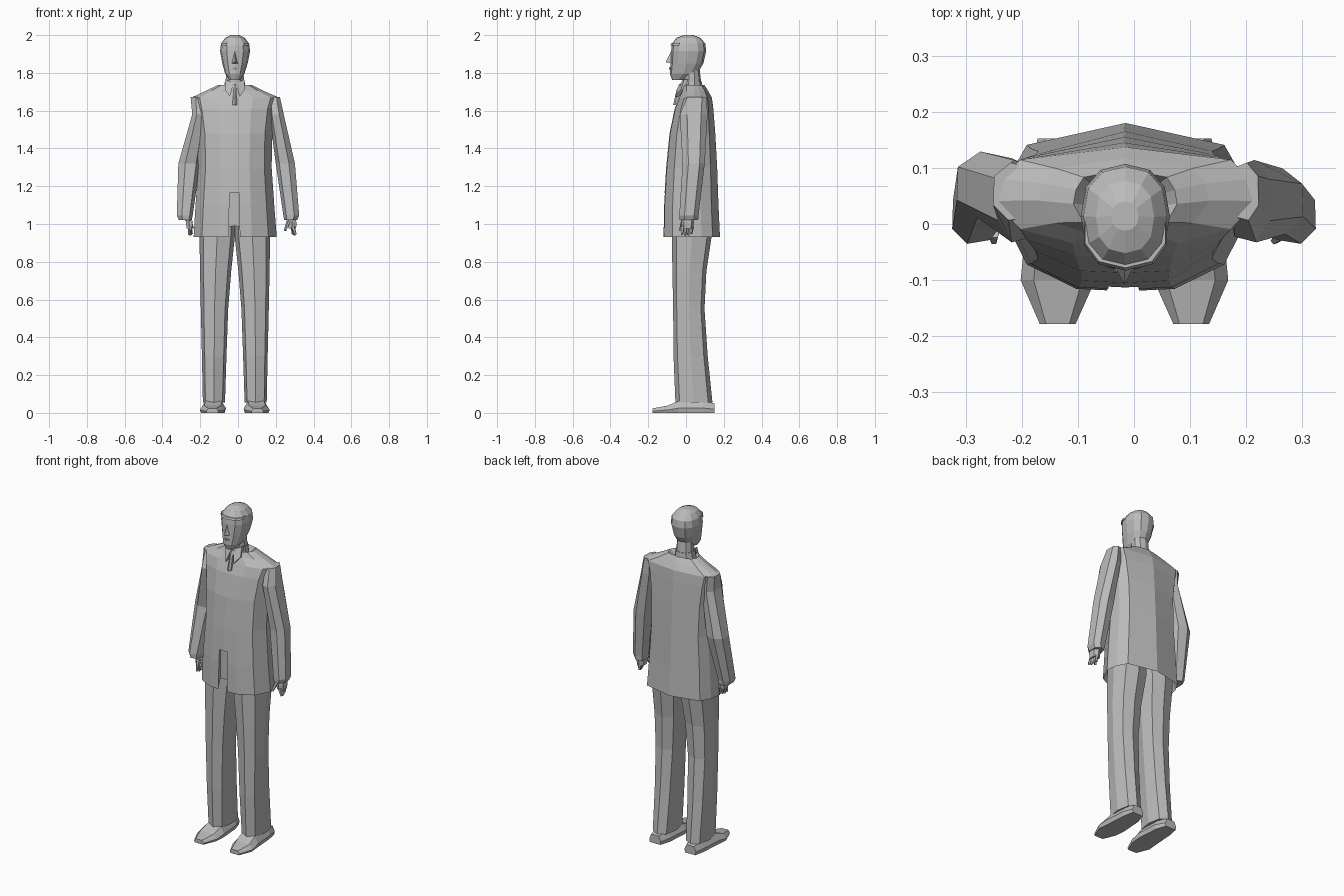
import bpy, bmesh, math
from mathutils import Vector

default_cube = bpy.data.objects.get("Cube")
if default_cube:
    bpy.data.objects.remove(default_cube, do_unlink=True)

grey = bpy.data.materials.new("plain grey")
grey.use_nodes = True
grey.diffuse_color = (0.5, 0.5, 0.5, 1)
grey.node_tree.nodes["Principled BSDF"].inputs["Base Color"].default_value = grey.diffuse_color

MIDDLE = -0.017  # the body stands slightly off centre


def build(name, points, faces):
    mesh = bpy.data.meshes.new(name)
    mesh.from_pydata(points, [], faces)
    bm = bmesh.new()
    bm.from_mesh(mesh)
    bmesh.ops.recalc_face_normals(bm, faces=bm.faces)
    bm.to_mesh(mesh)
    bm.free()
    mesh.materials.append(grey)
    part = bpy.data.objects.new(name, mesh)
    bpy.context.collection.objects.link(part)
    return part


def rounded(sides, power=1.0, turn=0.0):
    """Unit outline; a lower power gives a boxier shape."""
    outline = []
    for i in range(sides):
        angle = math.tau * (i + turn) / sides - math.pi / 2
        c, s = math.cos(angle), math.sin(angle)
        outline.append((math.copysign(abs(c) ** power, c), math.copysign(abs(s) ** power, s)))
    return outline


def mirrored(half):
    return half + [(-x, y) for x, y in reversed(half) if x > 0]


def skin(name, rings):
    """Joins equal rings of points and closes both ends."""
    n = len(rings[0])
    faces = [tuple(range(n)), tuple(range((len(rings) - 1) * n, len(rings) * n))]
    for r in range(len(rings) - 1):
        for i in range(n):
            j = (i + 1) % n
            faces.append((r * n + i, r * n + j, r * n + n + j, r * n + n + i))
    return build(name, [p for ring in rings for p in ring], faces)


def loft(name, outline, sections, along="z", place=lambda p: p):
    """Each section is position, low and high width, low and high depth."""
    rings = []
    for t, a, b, c, d in sections:
        ring = []
        for u, v in outline:
            across, other = (a + b + u * (b - a)) / 2, (c + d + v * (d - c)) / 2
            ring.append(place((across, other, t) if along == "z" else (across, t, other)))
        rings.append(ring)
    return skin(name, rings)


def tube(name, start, end, radius, tip):
    """Tapered five-sided finger."""
    start, end = Vector(start), Vector(end)
    turn = (end - start).to_track_quat("Z", "Y")
    rings = [[p + turn @ Vector((x * r, y * r, 0)) for x, y in rounded(5)]
             for p, r in ((start, radius), (end, tip))]
    return skin(name, rings)


# Jacket: hollow hem, chest, sloping shoulders, neck opening
coat_outline = mirrored([(0, -1), (.4, -.97), (.8, -.68), (1, -.1),
                         (.95, .35), (.8, .74), (0, 1)])
jacket = loft("jacket", coat_outline, [
    (1.02, -.21, .175, -.09, .15),
    (.93, -.235, .205, -.12, .18),
    (1.1, -.225, .192, -.117, .172),
    (1.3, -.21, .178, -.105, .165),
    (1.48, -.215, .182, -.087, .155),
    (1.61, -.235, .2, -.06, .145),
    (1.668, -.25, .22, -.037, .137),
    (1.705, -.17, .135, -.02, .117),
    (1.735, -.108, .077, -.015, .098),
    (1.70, -.08, .046, 0, .075)])

# Open slit at the front of the jacket
cutter = loft("slit_cutter", [(-1, -1), (1, -1), (1, 1), (-1, 1)],
              [(.85, -.05, .01, -.2, -.1), (1.165, -.045, .008, -.2, -.1)])
cutter.hide_render = True
cut = jacket.modifiers.new("front slit", "BOOLEAN")
cut.operation = "DIFFERENCE"
cut.solver = "EXACT"
cut.object = cutter
bpy.context.view_layer.objects.active = jacket
bpy.ops.object.modifier_apply(modifier=cut.name)
bpy.data.objects.remove(cutter, do_unlink=True)

# Neck and shirt collar
loft("neck", rounded(10), [
    (1.64, -.075, .041, -.025, .085),
    (1.75, -.068, .034, -.018, .08),
    (1.84, -.065, .031, -.015, .07)])
loft("shirt_collar", rounded(10), [
    (1.68, -.085, .051, -.035, .09),
    (1.755, -.072, .038, -.024, .083)])

# Collar wings and tie
for side, word in ((1, "left"), (-1, "right")):
    corners = [(.006, -.028, 1.745), (.05, -.01, 1.765), (.052, -.027, 1.71), (.026, -.058, 1.675)]
    wing = [[(MIDDLE + side * x, y + shift, z) for x, y, z in corners] for shift in (0, .02)]
    skin(word + "_collar_wing", wing)
loft("tie", rounded(6, .8), [
    (1.63, -.03, -.004, -.068, -.03),
    (1.71, -.027, -.007, -.05, -.01),
    (1.74, -.034, 0, -.036, 0)])

# Head: chin, jaw, cheeks, brow and crown
loft("head", rounded(12, .85), [
    (1.762, -.045, .011, -.073, -.015),
    (1.795, -.068, .034, -.086, .06),
    (1.85, -.083, .051, -.082, .092),
    (1.915, -.095, .064, -.079, .107),
    (1.955, -.09, .059, -.074, .102),
    (1.985, -.068, .036, -.052, .077),
    (2, -.04, .008, -.012, .04)])

# Nose, brow and lips
build("nose", [(MIDDLE, -.078, 1.915), (MIDDLE - .016, -.078, 1.85), (MIDDLE + .016, -.078, 1.85),
               (MIDDLE, -.108, 1.857)], [(0, 1, 3), (0, 3, 2), (1, 2, 3), (0, 2, 1)])
loft("hairline", rounded(10, .85), [
    (1.945, -.092, .062, -.083, .06),
    (1.957, -.09, .059, -.078, .06)])
loft("lips", rounded(6), [
    (1.818, -.033, -.001, -.089, -.06),
    (1.828, -.036, .002, -.09, -.06)])

# Arms with hands: elbows and hands differ a little from side to side
for side, word, swing, inward in ((1, "left", 0, 0), (-1, "right", .03, .035)):
    def arm_side(p):
        return (side * p[0], p[1], p[2])

    loft(word + "_sleeve", rounded(7, .85, .3), [
        (1.02, .245, .315, -.035, .065),
        (1.045, .24, .327, -.037, .067),
        (1.32, .2, .305 + swing / 2, -.02 + swing, .1 + swing),
        (1.58, .165, .245, -.035, .115),
        (1.672, .165, .224 + swing, .005, .11)], place=arm_side)
    loft(word + "_palm", rounded(6, .7), [
        (.975, .265 - inward, .31 - inward, -.022, .038),
        (1.01, .26 - inward / 2, .312 - inward, -.025, .042),
        (1.05, .262, .3, -.01, .035)], place=arm_side)
    for i in range(4):
        y = -.017 + i * .016
        base = arm_side((.29 - inward, y, .985))
        tip = arm_side((.305 - i * .005 - inward * 1.3, y - .004, .938 + abs(i - 1.3) * .005))
        tube(word + "_finger", base, tip, .011, .006)
    tube(word + "_thumb", arm_side((.268 - inward / 2, -.015, 1.015)),
         arm_side((.25, -.03, .965)), .012, .007)

# Trouser legs and shoes mirrored about the body's middle
shoe_outline = mirrored([(0, -1), (.9, -1), (1, -.2), (.65, 1)])
for side, word in ((1, "left"), (-1, "right")):
    def leg_side(p):
        return (MIDDLE + side * (p[0] - MIDDLE), p[1], p[2])

    loft(word + "_trouser_leg", rounded(8, .75), [
        (.055, .035, .152, -.056, .14),
        (.3, .027, .157, -.066, .115),
        (.55, .018, .163, -.068, .098),
        (.75, .002, .167, -.072, .108),
        (.93, -.017, .17, -.075, .135),
        (1.06, -.02, .16, -.075, .13)], place=leg_side)
    loft(word + "_shoe", shoe_outline, [
        (-.178, .07, .134, 0, .024),
        (-.1, .035, .168, 0, .038),
        (-.04, .03, .162, 0, .062),
        (.09, .04, .152, 0, .064),
        (.152, .062, .138, 0, .05)], along="y", place=leg_side)
